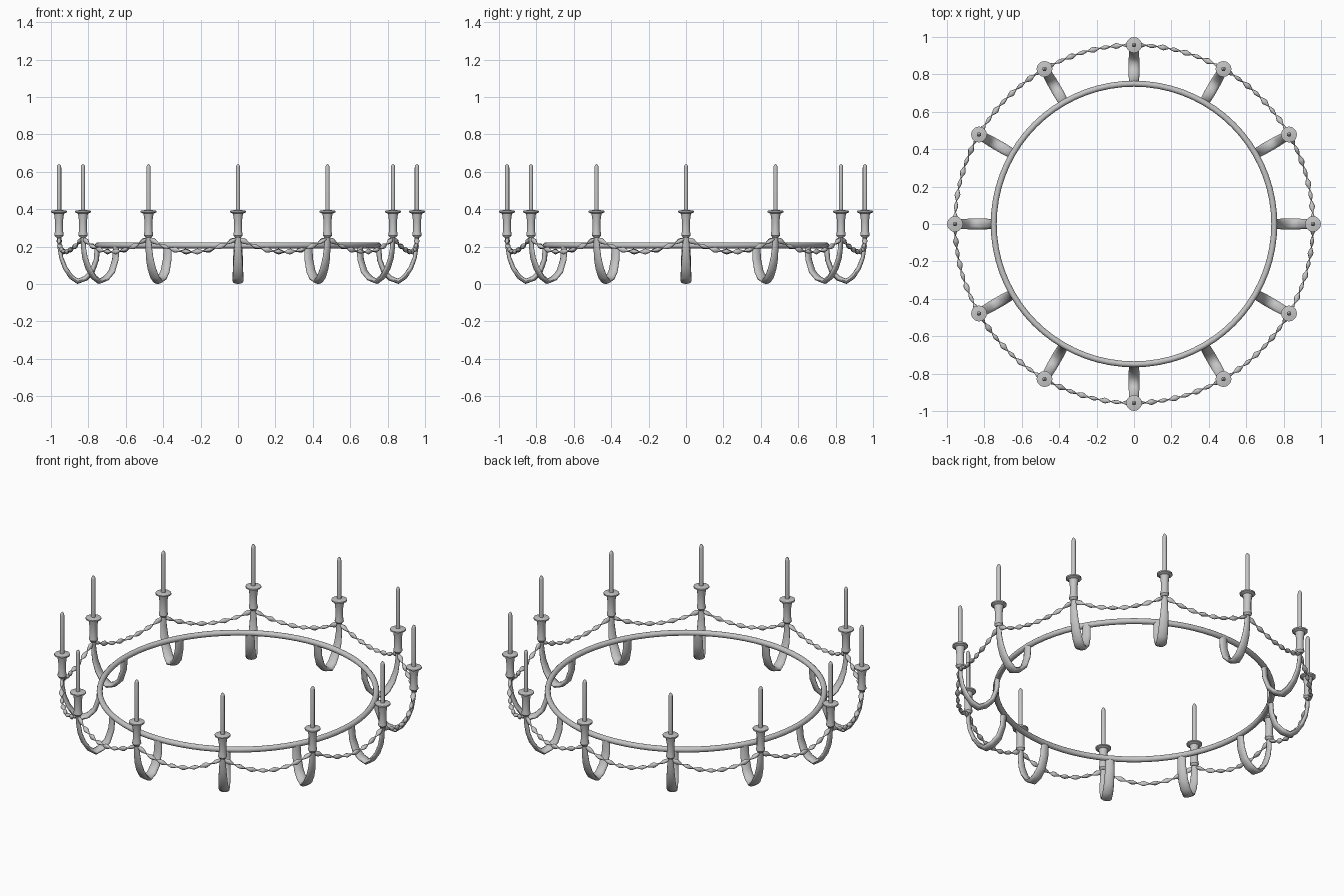
import bpy, bmesh, math
from mathutils import Vector, Matrix

if "Cube" in bpy.data.objects:
    bpy.data.objects.remove(bpy.data.objects["Cube"])

metal = bpy.data.materials.new("grey_metal")
metal.diffuse_color = (0.56, 0.56, 0.56, 1)
metal.use_nodes = True
metal.node_tree.nodes["Principled BSDF"].inputs["Base Color"].default_value = metal.diffuse_color

N = 12          # candle arms
R = 0.957       # candle circle radius


def finish(bm, name, angle=40):
    bmesh.ops.recalc_face_normals(bm, faces=bm.faces)
    me = bpy.data.meshes.new(name)
    bm.to_mesh(me)
    bm.free()
    me.materials.append(metal)
    ob = bpy.data.objects.new(name, me)
    bpy.context.collection.objects.link(ob)
    bpy.context.view_layer.objects.active = ob
    ob.select_set(True)
    bpy.ops.object.shade_smooth_by_angle(angle=math.radians(angle))
    ob.select_set(False)
    return ob


def skin(bm, rings, closed=False):
    """Bridge successive rings of points with quads."""
    vs = [[bm.verts.new(p) for p in ring] for ring in rings]
    n = len(vs[0])
    pairs = list(zip(vs, vs[1:])) + ([(vs[-1], vs[0])] if closed else [])
    for a, b in pairs:
        for i in range(n):
            j = (i + 1) % n
            bm.faces.new((a[i], a[j], b[j], b[i]))
    if not closed:
        bm.faces.new(vs[0][::-1])
        bm.faces.new(vs[-1])


def lathe(bm, profile, n, at=(0, 0, 0), axis=None, sx=1, sy=1):
    rot = axis.to_track_quat('Z', 'Y') if axis else Matrix.Identity(3)
    skin(bm, [[Vector(at) + rot @ Vector((sx * r * math.cos(t), sy * r * math.sin(t), z))
               for t in (2 * math.pi * i / n for i in range(n))]
              for r, z in profile])


def around(proto, name):
    """Linked copies of the prototype around the ring."""
    for k in range(N):
        ob = proto if k == 0 else proto.copy()
        ob.name = f"{name}_{k + 1}"
        if k:
            bpy.context.collection.objects.link(ob)
        ob.rotation_euler.z = 2 * math.pi * k / N


# main ring
bm = bmesh.new()
skin(bm, [[((0.75 + 0.016 * math.cos(t)) * math.cos(a), (0.75 + 0.016 * math.cos(t)) * math.sin(a),
            0.206 + 0.016 * math.sin(t)) for t in (2 * math.pi * i / 12 for i in range(12))]
          for a in (2 * math.pi * k / 72 for k in range(72))], closed=True)
finish(bm, "main_ring")

# curved arm: (radius, height, half width, half thickness)
path = [(0.752, 0.200, 0.024, 0.014), (0.757, 0.130, 0.026, 0.014), (0.780, 0.065, 0.028, 0.014),
        (0.815, 0.030, 0.029, 0.014), (0.857, 0.014, 0.029, 0.014), (0.892, 0.038, 0.028, 0.013),
        (0.924, 0.085, 0.026, 0.012), (0.945, 0.140, 0.023, 0.011), (0.954, 0.195, 0.019, 0.011),
        (0.957, 0.270, 0.015, 0.011)]
rings = []
for i, (r, z, w, h) in enumerate(path):
    p, q = path[max(i - 1, 0)], path[min(i + 1, len(path) - 1)]
    d = Vector((q[0] - p[0], 0, q[1] - p[1])).normalized()
    side = Vector((-d.z, 0, d.x))
    rings.append([Vector((r, 0, z)) + side * h * math.cos(t) + Vector((0, w * math.sin(t), 0))
                  for t in (2 * math.pi * j / 12 for j in range(12))])
bm = bmesh.new()
skin(bm, rings)
around(finish(bm, "arm", 60), "arm")

# candle holder with drip pan
bm = bmesh.new()
lathe(bm, [(0.016, 0.248), (0.025, 0.260), (0.024, 0.270), (0.021, 0.285), (0.021, 0.335), (0.025, 0.365),
           (0.027, 0.376), (0.043, 0.383), (0.043, 0.391), (0.012, 0.396)], 12, (R, 0, 0))
around(finish(bm, "candle_holder"), "candle_holder")

# candle
bm = bmesh.new()
lathe(bm, [(0.012, 0.385), (0.012, 0.622), (0.009, 0.634), (0.003, 0.641)], 10, (R, 0, 0))
around(finish(bm, "candle"), "candle")

# swag of long beads between neighbouring arms, flattened alternately
def swag(s):
    a = (s * 2 * math.pi) / N
    return Vector((R * math.cos(a), R * math.sin(a), 0.171 + 0.075 * abs(2 * s - 1) ** 2.0))


bm = bmesh.new()
B = 8
for k in range(B):
    p, q = swag(k / B), swag((k + 1) / B)
    L = (q - p).length / 2 * 1.02
    flat = (1.1, 0.8) if k % 2 else (0.8, 1.1)
    lathe(bm, [(0.003, -L), (0.008, -L * 0.6), (0.0135, -L * 0.15), (0.0135, L * 0.15),
               (0.008, L * 0.6), (0.003, L)], 8, (p + q) / 2, q - p, *flat)
around(finish(bm, "bead_swag", 60), "bead_swag")
